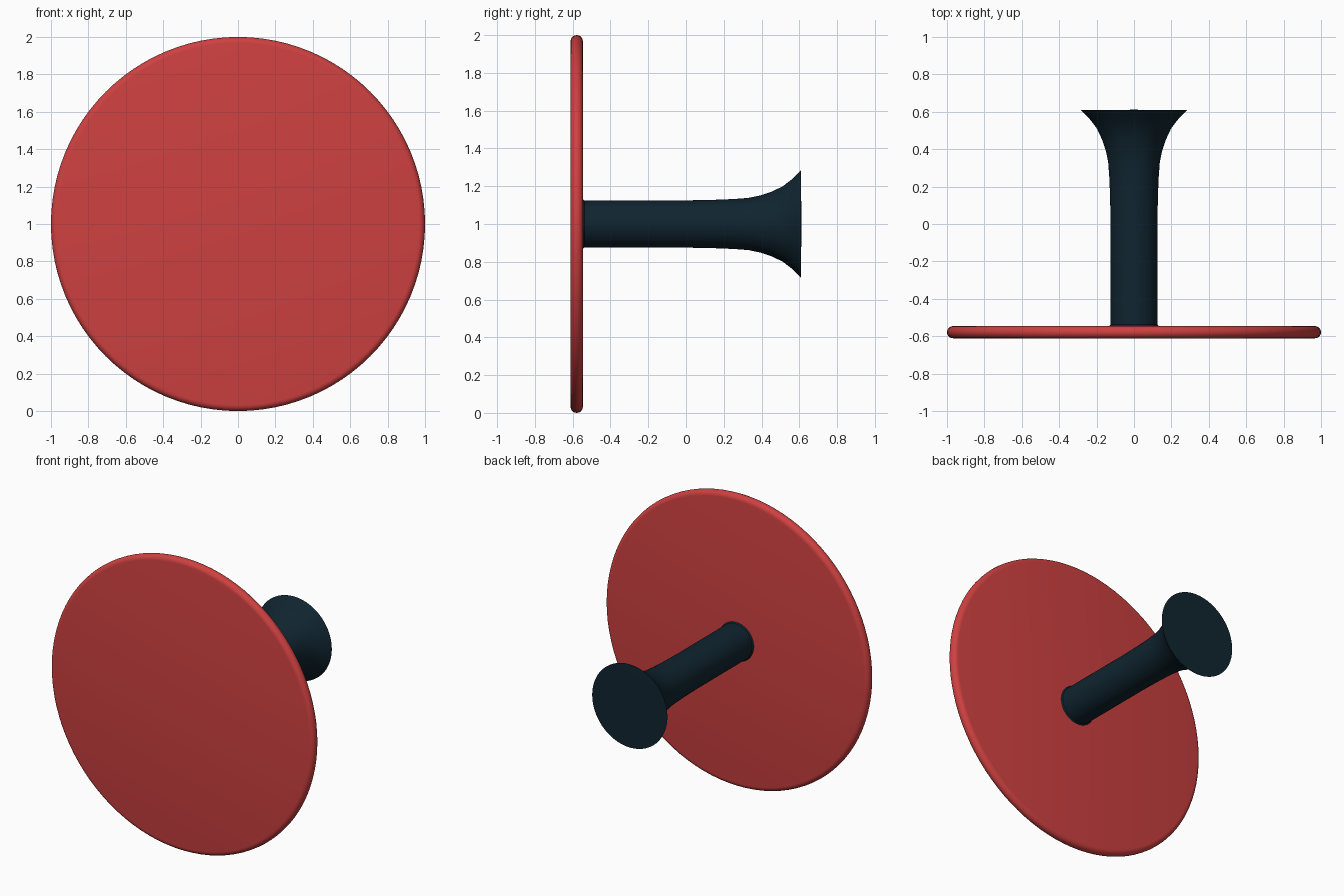
import bpy, bmesh, math
from mathutils import Matrix, Vector

if "Cube" in bpy.data.objects:
    bpy.data.objects.remove(bpy.data.objects["Cube"])


def material(name, rgb):
    m = bpy.data.materials.new(name)
    m.diffuse_color = (*rgb, 1)
    m.use_nodes = True
    m.node_tree.nodes["Principled BSDF"].inputs["Base Color"].default_value = m.diffuse_color
    return m


def lathe(name, profile, mat, steps=96, angle=35):
    """Revolve (radius, y) points around the y axis through z = 1."""
    bm = bmesh.new()
    verts = [bm.verts.new((r, y, 0)) for r, y in profile]
    edges = [bm.edges.new(pair) for pair in zip(verts, verts[1:])]
    bmesh.ops.spin(bm, geom=verts + edges, cent=(0, 0, 0), axis=(0, 1, 0),
                   angle=math.tau, steps=steps, use_duplicate=False)
    bmesh.ops.remove_doubles(bm, verts=bm.verts, dist=1e-5)
    bmesh.ops.recalc_face_normals(bm, faces=bm.faces)
    bmesh.ops.translate(bm, verts=bm.verts, vec=Vector((0, 0, 1)))
    mesh = bpy.data.meshes.new(name)
    bm.to_mesh(mesh)
    bm.free()
    mesh.materials.append(mat)
    obj = bpy.data.objects.new(name, mesh)
    bpy.context.collection.objects.link(obj)
    bpy.ops.object.select_all(action='DESELECT')
    obj.select_set(True)
    bpy.context.view_layer.objects.active = obj
    bpy.ops.object.shade_smooth_by_angle(angle=math.radians(angle))
    return obj


red = material("red", (0.62, 0.052, 0.052))
dark = material("dark_teal", (0.005, 0.018, 0.029))

# Thin round plate with a fully rounded rim
front, back = -0.611, -0.546
half = (back - front) / 2
mid = (back + front) / 2
rim = [(1 - half + half * math.cos(a), mid + half * math.sin(a))
       for a in (math.radians(-90 + 18 * i) for i in range(11))]
lathe("round_plate", [(0, front), *rim, (0, back)], red)

# Stem flaring out to a flat end, with a tiny collar where it meets the plate
lathe("flared_stem", [
    (0, -0.56), (0.132, -0.56), (0.132, -0.546), (0.125, -0.538),
    (0.125, 0), (0.128, 0.15), (0.132, 0.25), (0.138, 0.33), (0.150, 0.39),
    (0.170, 0.45), (0.198, 0.51), (0.236, 0.56), (0.285, 0.609), (0, 0.611),
], dark, angle=40)
